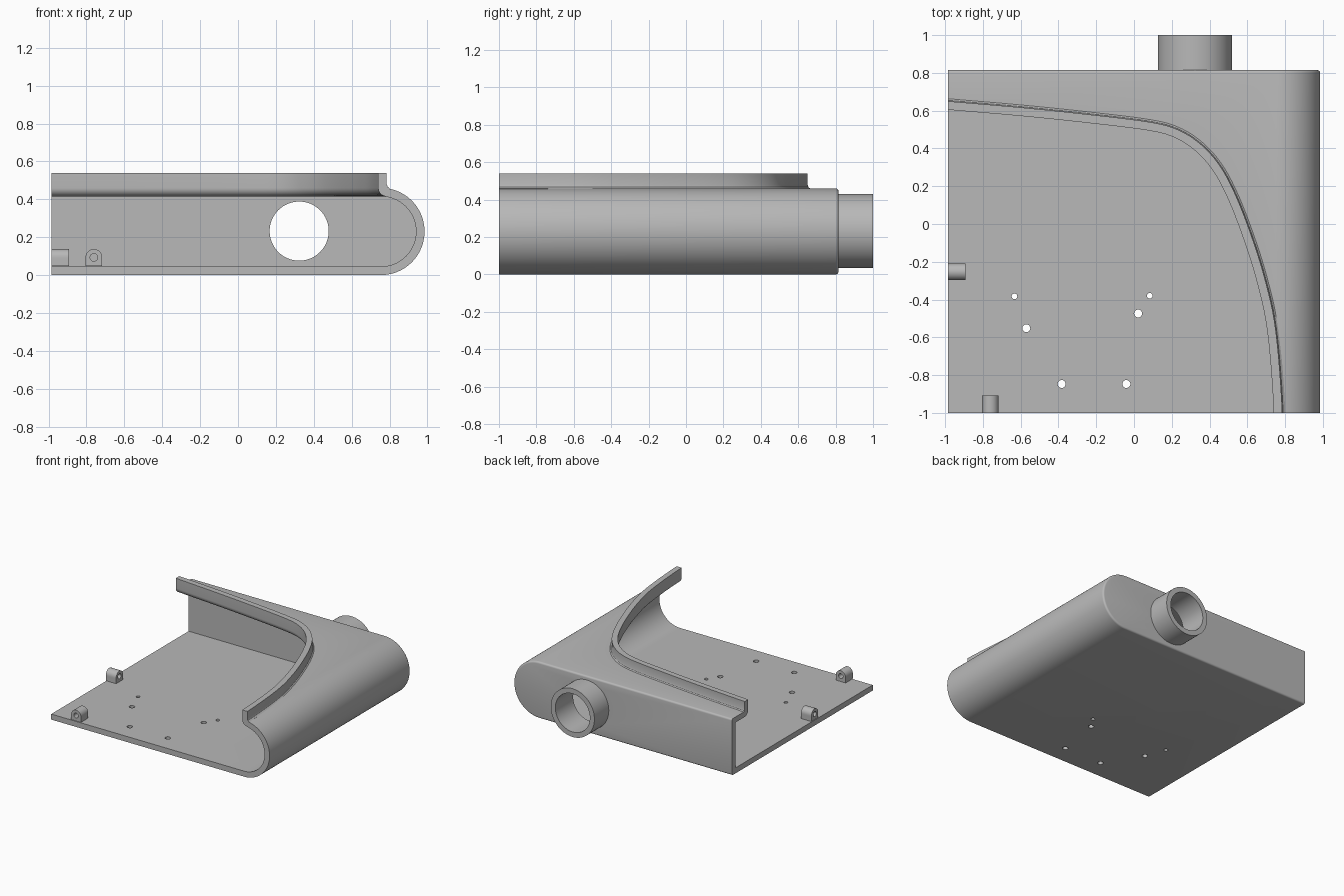
import bpy, bmesh, math
from mathutils import Vector

if "Cube" in bpy.data.objects:
    bpy.data.objects.remove(bpy.data.objects["Cube"], do_unlink=True)

grey = bpy.data.materials.new("plain grey")
grey.use_nodes = True
grey.diffuse_color = (0.48, 0.48, 0.48, 1)
grey.node_tree.nodes["Principled BSDF"].inputs["Base Color"].default_value = (0.48, 0.48, 0.48, 1)


def loft(name, rings, loop=False):
    """Skin a list of equal rings; cap the ends, or join last to first."""
    bm = bmesh.new()
    vs = [[bm.verts.new(p) for p in r] for r in rings]
    n = len(rings[0])
    pairs = list(zip(vs, vs[1:])) + ([(vs[-1], vs[0])] if loop else [])
    for a, b in pairs:
        for i in range(n):
            j = (i + 1) % n
            bm.faces.new((a[i], a[j], b[j], b[i]))
    if not loop:
        bm.faces.new(vs[0])
        bm.faces.new(vs[-1])
    bmesh.ops.recalc_face_normals(bm, faces=bm.faces)
    me = bpy.data.meshes.new(name)
    bm.to_mesh(me)
    bm.free()
    me.materials.append(grey)
    ob = bpy.data.objects.new(name, me)
    bpy.context.collection.objects.link(ob)
    return ob


def cut(ob, cutter):
    """Subtract the cutter and throw it away."""
    cutter.hide_render = True
    mod = ob.modifiers.new("cut", 'BOOLEAN')
    mod.operation, mod.solver, mod.object = 'DIFFERENCE', 'EXACT', cutter
    bpy.context.view_layer.objects.active = ob
    bpy.ops.object.modifier_apply(modifier=mod.name)
    bpy.data.objects.remove(cutter, do_unlink=True)


def circle(r, n):
    return [(r * math.cos(2 * math.pi * i / n), r * math.sin(2 * math.pi * i / n)) for i in range(n)]


CX, CZ = 0.755, 0.23      # axis of the rounded side


def section(y, r, left, n=40):
    """Slab outline with a half-round right side."""
    arc = [math.pi * (i / n - 0.5) for i in range(n + 1)]
    return ([(left, y, CZ - r)] + [(CX + r * math.cos(a), y, CZ + r * math.sin(a)) for a in arc]
            + [(left, y, CZ + r)])


# Hollow housing, open at the front and left, with a softened back edge
B = 0.015
back = [(0.815 - B + B * math.sin(t), 0.23 - B + B * math.cos(t))
        for t in (i * math.pi / 8 for i in range(5))]
housing = loft("housing", [section(-1, 0.23, -0.985)] + [section(y, r, -0.985) for y, r in back])
cut(housing, loft("cavity", [section(y, 0.185, -1.2) for y in (-1.2, 0.77)]))

# Curved rim of the top opening, smoothed through a few points
key = [(-0.985, 0.65), (-0.6, 0.617), (-0.25, 0.581), (0.08, 0.54), (0.23, 0.50), (0.35, 0.425),
       (0.45, 0.315), (0.53, 0.17), (0.61, -0.03), (0.69, -0.28), (0.75, -0.56), (0.785, -1.0)]
key = [Vector(p) for p in key]
pts = [2 * key[0] - key[1]] + key + [Vector((0.785, -1.4))]
path = []
for a, b, c, d in zip(pts, pts[1:], pts[2:], pts[3:]):
    for k in range(6):
        t = k / 6
        path.append(0.5 * (2 * b + (c - a) * t + (2 * a - 5 * b + 4 * c - d) * t * t
                           + (3 * b - a - 3 * c + d) * t ** 3))
path.append(key[-1])
normals = []
for i in range(len(path)):
    d = (path[min(i + 1, len(path) - 1)] - path[max(i - 1, 0)]).normalized()
    normals.append(Vector((-d.y, d.x)))
normals[0], normals[-1] = Vector((0, 1)), Vector((1, 0))

edge = [p - 0.003 * n for p, n in zip(path, normals)]
outline = ([(-1.2, edge[0].y)] + [tuple(p) for p in edge] + [(edge[-1].x, -1.2), (-1.2, -1.2)])
cut(housing, loft("opening", [[(x, y, z) for x, y in outline] for z in (0.3, 0.7)]))

# Upstanding lip, rounded underneath and filleted into the top
W = 0.045
lip_profile = [(-W, 0.54), (0, 0.54), (0, 0.48), (0.005, 0.466), (0.016, 0.458), (0, 0.44)]
lip_profile += [(-W * math.sin(a), 0.46 - W * math.cos(a)) for a in (i * math.pi / 16 for i in range(9))]
loft("opening_lip", [[(p.x + n.x * o, p.y + n.y * o, z) for o, z in lip_profile]
                     for p, n in zip(path, normals)])

# Round port through the back wall and its pipe
PX, PZ = 0.323, 0.232


def port_ring(r, y):
    return [(PX + u, y, PZ + v) for u, v in circle(r, 64)]


cut(housing, loft("port_hole", [port_ring(0.156, y) for y in (0.7, 0.9)]))
loft("back_pipe", [port_ring(0.156, 0.802), port_ring(0.197, 0.802),
                   port_ring(0.197, 1.0), port_ring(0.156, 1.0)], loop=True)

# Small holes in the floor
for x, y, r in [(-0.633, -0.383, 0.015), (-0.57, -0.552, 0.021), (0.022, -0.474, 0.021),
                (0.083, -0.38, 0.015), (-0.383, -0.847, 0.021), (-0.04, -0.847, 0.021)]:
    cut(housing, loft("floor_hole", [[(x + u, y + v, z) for u, v in circle(r, 20)] for z in (-0.1, 0.1)]))


# Drilled lugs: round top, square foot
def lug(name, place):
    R, N = 0.044, 32
    hole = circle(0.02, N)
    outer = []
    for u, v in circle(R, N):
        s = R / max(abs(u), abs(v)) if v < -1e-6 else 1
        outer.append((u * s, v * s))
    loft(name, [[place(u, v + 0.093, t) for u, v in ring]
                for ring, t in ((hole, 0), (outer, 0), (outer, 0.093), (hole, 0.093))], loop=True)


lug("front_lug", lambda u, z, t: (-0.761 + u, -1 + t, z))
lug("side_lug", lambda u, z, t: (-0.985 + t, -0.253 + u, z))

# Smooth the curves, keep the corners crisp
bpy.ops.object.select_all(action='DESELECT')
for ob in bpy.context.collection.objects:
    if ob.type == 'MESH':
        ob.select_set(True)
        bpy.context.view_layer.objects.active = ob
bpy.ops.object.shade_smooth_by_angle(angle=math.radians(30))
